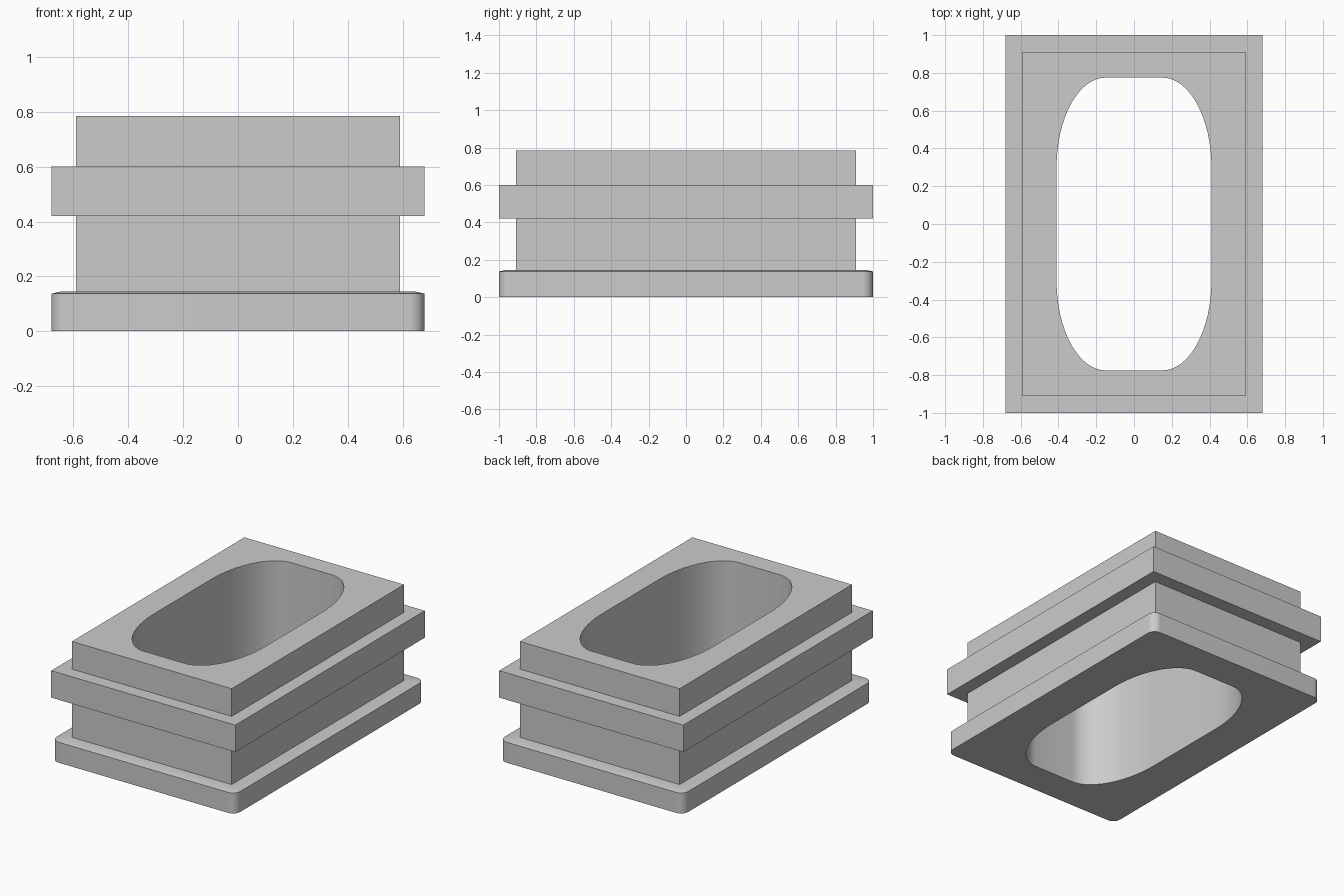
import bpy, bmesh, math

if "Cube" in bpy.data.objects:
    bpy.data.objects.remove(bpy.data.objects["Cube"])

SEG = 16  # segments per rounded corner


def loop(hx, hy, rx, ry, z):
    """Rectangle of half sizes hx, hy with elliptical corners rx, ry."""
    pts = []
    for q, (sx, sy) in enumerate([(1, 1), (-1, 1), (-1, -1), (1, -1)]):
        for i in range(SEG + 1):
            a = math.pi / 2 * (q + i / SEG)
            pts.append((sx * (hx - rx) + rx * math.cos(a),
                        sy * (hy - ry) + ry * math.sin(a), z))
    return pts


WIDE, NARROW, BORE = (0.68, 1.0), (0.59, 0.91), (0.41, 0.775, 0.26, 0.475)

# Closed cross-section: up the outside, then down through the bore
sections = [
    loop(*WIDE, 0.055, 0.055, 0.0),        # rounded base plate
    loop(*WIDE, 0.055, 0.055, 0.137),
    loop(0.645, 0.965, 0.04, 0.04, 0.145),
    loop(*NARROW, 0, 0, 0.145),            # neck
    loop(*NARROW, 0, 0, 0.42),
    loop(*WIDE, 0, 0, 0.42),               # square collar
    loop(*WIDE, 0, 0, 0.60),
    loop(*NARROW, 0, 0, 0.60),             # top block
    loop(*NARROW, 0, 0, 0.785),
    loop(*BORE, 0.785),                    # through hole
    loop(*BORE, 0.0),
]

bm = bmesh.new()
rings = [[bm.verts.new(p) for p in s] for s in sections]
for k, a in enumerate(rings):
    b = rings[(k + 1) % len(rings)]
    n = len(a)
    for i in range(n):
        j = (i + 1) % n
        bm.faces.new((a[i], a[j], b[j], b[i]))
# Collapse the zero-radius corners of the square sections
bmesh.ops.remove_doubles(bm, verts=bm.verts, dist=1e-5)
bmesh.ops.recalc_face_normals(bm, faces=bm.faces)

mesh = bpy.data.meshes.new("stepped_sleeve")
bm.to_mesh(mesh)
bm.free()
sleeve = bpy.data.objects.new("stepped_sleeve", mesh)
bpy.context.collection.objects.link(sleeve)

grey = bpy.data.materials.new("plain_grey")
grey.diffuse_color = (0.6, 0.6, 0.6, 1)
grey.use_nodes = True
grey.node_tree.nodes["Principled BSDF"].inputs["Base Color"].default_value = grey.diffuse_color
mesh.materials.append(grey)

bpy.context.view_layer.objects.active = sleeve
sleeve.select_set(True)
bpy.ops.object.shade_smooth_by_angle(angle=math.radians(30))
